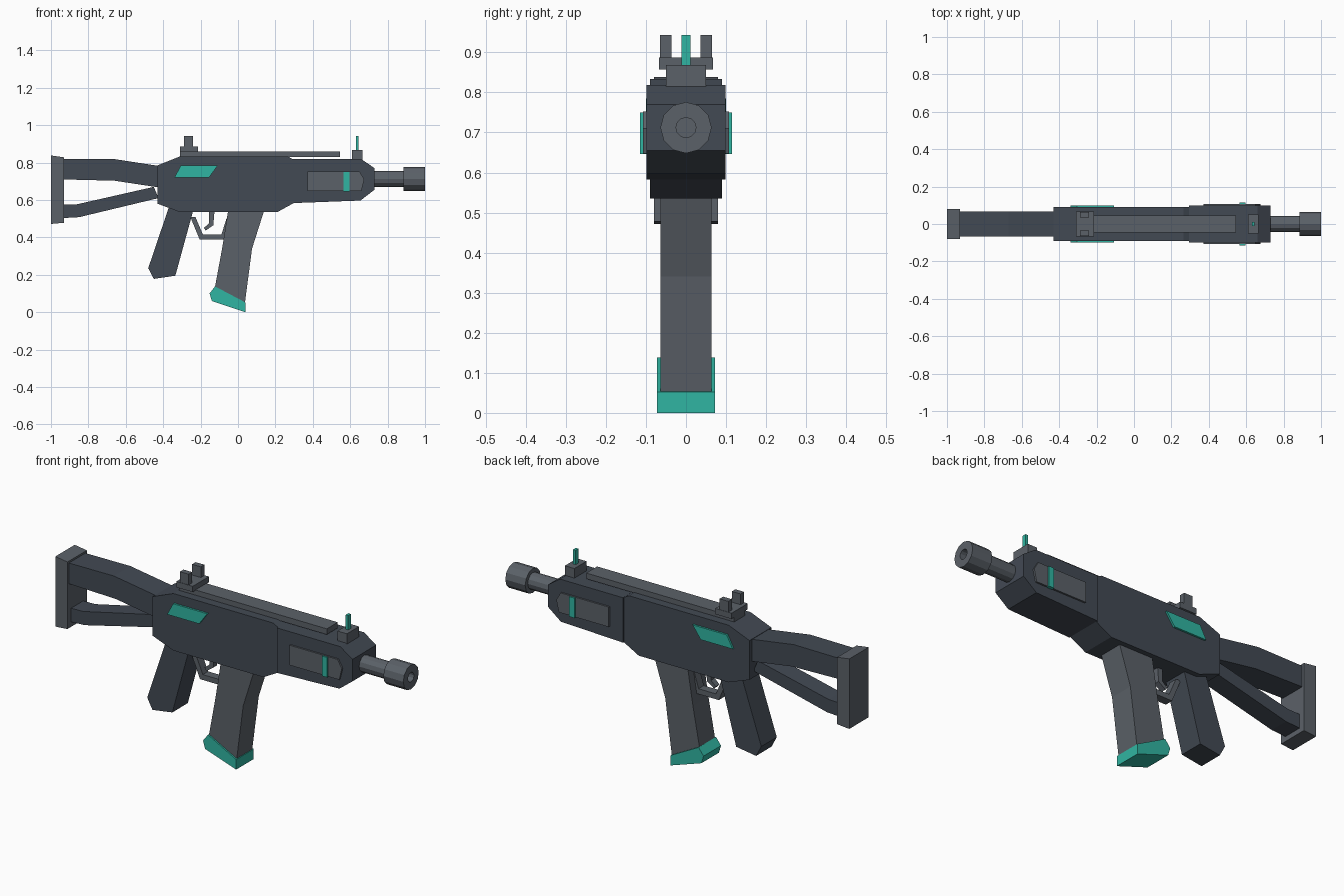
import bpy, bmesh, math
from mathutils import Matrix

if "Cube" in bpy.data.objects:
    bpy.data.objects.remove(bpy.data.objects["Cube"])


def material(name, rgb):
    m = bpy.data.materials.new(name)
    m.diffuse_color = (*rgb, 1)
    m.use_nodes = True
    m.node_tree.nodes["Principled BSDF"].inputs["Base Color"].default_value = m.diffuse_color
    return m


DARK = material("dark_grey", (0.055, 0.068, 0.088))
GREY = material("mid_grey", (0.105, 0.12, 0.14))
TEAL = material("teal", (0.03, 0.46, 0.36))


def finish(name, bm, mat):
    bmesh.ops.recalc_face_normals(bm, faces=bm.faces)
    me = bpy.data.meshes.new(name)
    bm.to_mesh(me)
    bm.free()
    me.materials.append(mat)
    ob = bpy.data.objects.new(name, me)
    bpy.context.collection.objects.link(ob)
    return ob


def plate(name, pts, y0, y1, mat):
    """Side profile in x, z extruded from y0 to y1."""
    bm = bmesh.new()
    f = bm.faces.new([bm.verts.new((x, y0, z)) for x, z in pts])
    new = bmesh.ops.extrude_face_region(bm, geom=[f])["geom"]
    bmesh.ops.translate(bm, vec=(0, y1 - y0, 0),
                        verts=[v for v in new if isinstance(v, bmesh.types.BMVert)])
    return finish(name, bm, mat)


def slab(name, pts, half, mat):
    return plate(name, pts, -half, half, mat)


def block(name, x0, x1, z0, z1, y0, y1, mat):
    return plate(name, [(x0, z0), (x1, z0), (x1, z1), (x0, z1)], y0, y1, mat)


def tube(name, profile, z, mat, n=12):
    """Profile of (x, radius) turned around the barrel axis."""
    bm = bmesh.new()
    rings = []
    for x, r in profile:
        rings.append([bm.verts.new((x, r * math.cos(2 * math.pi * i / n),
                                    z + r * math.sin(2 * math.pi * i / n))) for i in range(n)])
    for a, b in zip(rings, rings[1:]):
        for i in range(n):
            j = (i + 1) % n
            bm.faces.new((a[i], a[j], b[j], b[i]))
    bm.faces.new(rings[0])
    bm.faces.new(rings[-1])
    return finish(name, bm, mat)


# Main body
slab("receiver", [(-0.43, 0.785), (-0.31, 0.833), (0.265, 0.833), (0.31, 0.81), (0.31, 0.59),
                  (0.21, 0.535), (-0.31, 0.535), (-0.43, 0.58)], 0.09, DARK)
slab("handguard", [(0.295, 0.818), (0.66, 0.818), (0.73, 0.77), (0.73, 0.655),
                   (0.655, 0.597), (0.34, 0.585), (0.295, 0.583)], 0.098, DARK)
block("top_rail", -0.31, 0.545, 0.83, 0.86, -0.045, 0.045, GREY)

# Barrel and muzzle with a bore
tube("barrel", [(0.70, 0.043), (0.90, 0.043)], 0.712, GREY)
tube("muzzle", [(0.885, 0.064), (1.0, 0.064), (1.0, 0.025), (0.95, 0.025)], 0.712, GREY)

# Shoulder stock
slab("stock_upper_arm", [(-0.94, 0.818), (-0.67, 0.82), (-0.41, 0.78), (-0.41, 0.665),
                         (-0.66, 0.703), (-0.94, 0.71)], 0.068, DARK)
slab("stock_lower_arm", [(-0.94, 0.575), (-0.86, 0.577), (-0.45, 0.67), (-0.425, 0.61),
                         (-0.85, 0.508), (-0.94, 0.503)], 0.05, DARK)
slab("butt_plate", [(-1, 0.838), (-0.93, 0.828), (-0.93, 0.478), (-1, 0.472)], 0.08, GREY)

# Grip, magazine and base
slab("grip", [(-0.37, 0.56), (-0.235, 0.56), (-0.335, 0.195), (-0.45, 0.178),
              (-0.48, 0.235)], 0.064, DARK)
slab("magazine", [(-0.05, 0.56), (0.145, 0.56), (0.075, 0.34), (0.037, 0.05),
                  (-0.123, 0.135), (-0.085, 0.34)], 0.064, GREY)
slab("magazine_base", [(-0.123, 0.138), (0.04, 0.052), (0.04, 0.0), (-0.14, 0.06),
                       (-0.152, 0.10)], 0.072, TEAL)

# Trigger and guard
slab("trigger_guard", [(-0.255, 0.51), (-0.205, 0.388), (-0.07, 0.388), (-0.04, 0.50),
                       (-0.062, 0.50), (-0.088, 0.416), (-0.188, 0.416), (-0.228, 0.51)],
     0.022, GREY)
slab("trigger", [(-0.155, 0.55), (-0.125, 0.55), (-0.132, 0.465), (-0.172, 0.437),
                 (-0.183, 0.45), (-0.155, 0.475)], 0.015, GREY)

# Sights
block("rear_sight_base", -0.31, -0.215, 0.857, 0.887, -0.067, 0.067, GREY)
block("front_sight_base", 0.61, 0.665, 0.81, 0.868, -0.05, 0.05, GREY)
block("front_sight_post", 0.63, 0.645, 0.865, 0.943, -0.011, 0.011, TEAL)

# Mirrored side details
for s, side in ((-1, "right"), (1, "left")):
    block(f"rear_sight_prong_{side}", -0.29, -0.24, 0.885, 0.943, s * 0.036, s * 0.065, GREY)
    plate(f"receiver_accent_{side}", [(-0.305, 0.785), (-0.108, 0.785), (-0.155, 0.72),
                                      (-0.34, 0.72)], s * 0.085, s * 0.1, TEAL)
    plate(f"handguard_panel_{side}", [(0.372, 0.752), (0.65, 0.752), (0.675, 0.71),
                                      (0.66, 0.648), (0.372, 0.648)], s * 0.09, s * 0.107, GREY)
    block(f"handguard_accent_{side}", 0.565, 0.595, 0.646, 0.75, s * 0.09, s * 0.115, TEAL)
